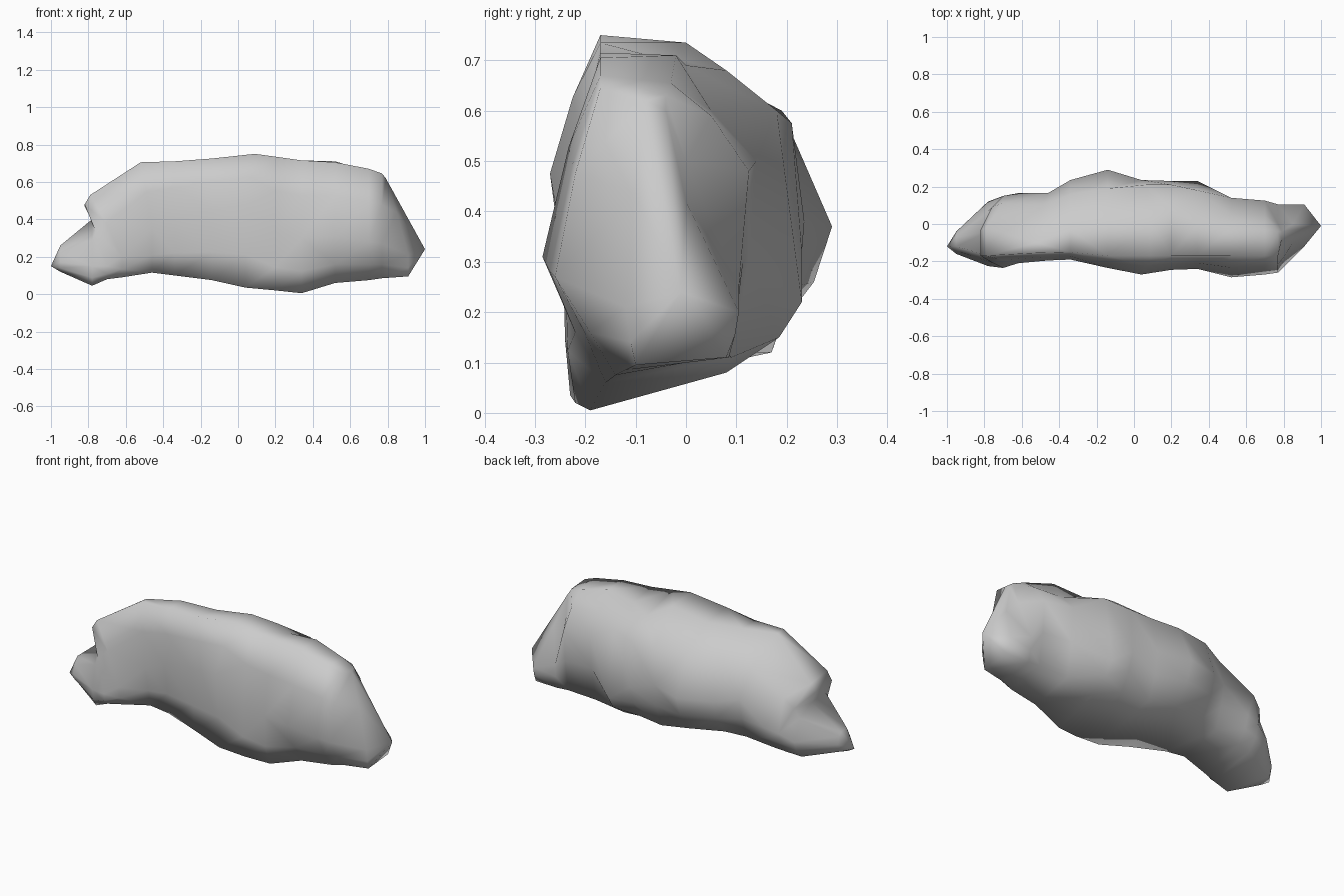
import bpy
import bmesh

default_cube = bpy.data.objects.get("Cube")
if default_cube:
    bpy.data.objects.remove(default_cube, do_unlink=True)


def make_material(name, colour):
    material = bpy.data.materials.new(name)
    material.use_nodes = True
    material.diffuse_color = colour
    material.node_tree.nodes["Principled BSDF"].inputs["Base Color"].default_value = colour
    return material


def mix(start, end, factor):
    return start + (end - start) * factor


def front_profile(x, lean, floor, keel, low, front, front_z, crest):
    """Keel up to the front of the crest; lean slides the crest along x."""
    crest_front = max(front + .04, -.17)
    return [
        (x, keel, floor),
        (x, low, mix(floor, front_z, .4)),
        (x, front, front_z),
        (x + lean / 2, mix(front, crest_front, .45), mix(front_z, crest, .55)),
        (x + lean, crest_front, crest),
    ]


def back_profile(x, lean, ridge, ridge_z, shelf, shelf_z, back, back_z, belly, belly_z):
    """Back of the crest down to the belly."""
    return [
        (x + lean, ridge, ridge_z),
        (x + lean / 2, shelf, shelf_z),
        (x, back, back_z),
        (x, mix(belly, back, .7), mix(belly_z, back_z, .5)),
        (x, belly, belly_z),
    ]


# Front stations: x, lean, floor, keel, low front, front, front z, crest
fronts = [
    (-.95, 0, .12, -.13, -.15, -.16, .17, .26),
    (-.78, 0, .045, -.19, -.215, -.225, .15, .4),
    (-.7, -.12, .08, -.2, -.23, -.235, .15, .48),
    (-.62, -.17, .09, -.18, -.2, -.21, .2, .53),
    (-.46, -.06, .115, -.15, -.17, -.195, .35, .705),
    (-.34, 0, .1, -.15, -.165, -.19, .4, .71),
    (-.14, 0, .075, -.2, -.215, -.235, .45, .725),
    (.04, .05, .035, -.23, -.235, -.27, .475, .75),
    (.2, 0, .02, -.22, -.24, -.245, .33, .735),
    (.34, 0, .005, -.19, -.235, -.24, .3, .715),
    (.52, 0, .06, -.16, -.22, -.285, .31, .705),
    (.7, 0, .075, -.14, -.2, -.27, .28, .67),
    (.77, 0, .085, -.12, -.19, -.26, .27, .645),
    (.91, -.12, .095, -.1, -.11, -.12, .21, .62),
]

# Back stations: ridge, ridge z, shelf, shelf z, back, back z, belly, belly z
backs = [
    (-.07, .255, -.05, .235, -.04, .19, -.07, .14),
    (-.04, .39, .07, .34, .12, .22, .05, .11),
    (-.03, .47, .09, .4, .15, .26, .08, .13),
    (-.02, .51, .11, .45, .165, .28, .09, .14),
    (-.1, .7, .1, .57, .165, .4, .1, .16),
    (-.03, .71, .16, .6, .235, .38, .13, .17),
    (0, .7, .19, .6, .29, .37, .17, .15),
    (0, .735, .21, .575, .235, .38, .17, .12),
    (.08, .68, .21, .575, .23, .32, .14, .12),
    (0, .69, .18, .6, .23, .22, .08, .08),
    (-.02, .71, .05, .6, .14, .5, .09, .11),
    (-.03, .655, .05, .59, .125, .48, .085, .115),
    (-.04, .63, 0, .5, .105, .25, .085, .11),
    (-.04, .6, 0, .42, .105, .2, .08, .11),
]
left_tip = (-1, -.12, .15)
right_tip = (1, -.01, .24)

# Boulder body: rings bridged along its length, with a fan at each tip
bm = bmesh.new()
rings = []
for f, b in zip(fronts, backs):
    outline = front_profile(*f) + back_profile(f[0], f[1], *b)
    rings.append([bm.verts.new(point) for point in outline])
count = len(rings[0])
for ring, following in zip(rings, rings[1:]):
    for i in range(count):
        j = (i + 1) % count
        bm.faces.new((ring[i], ring[j], following[j], following[i]))
for ring, tip in ((rings[0], left_tip), (rings[-1], right_tip)):
    end = bm.verts.new(tip)
    for i in range(count):
        bm.faces.new((ring[i], ring[(i + 1) % count], end))
bmesh.ops.triangulate(bm, faces=bm.faces[:])
bmesh.ops.recalc_face_normals(bm, faces=bm.faces[:])
for face in bm.faces:
    face.smooth = True

mesh = bpy.data.meshes.new("boulder")
bm.to_mesh(mesh)
bm.free()
mesh.materials.append(make_material("stone grey", (.6, .6, .6, 1)))
boulder = bpy.data.objects.new("boulder", mesh)
bpy.context.collection.objects.link(boulder)
